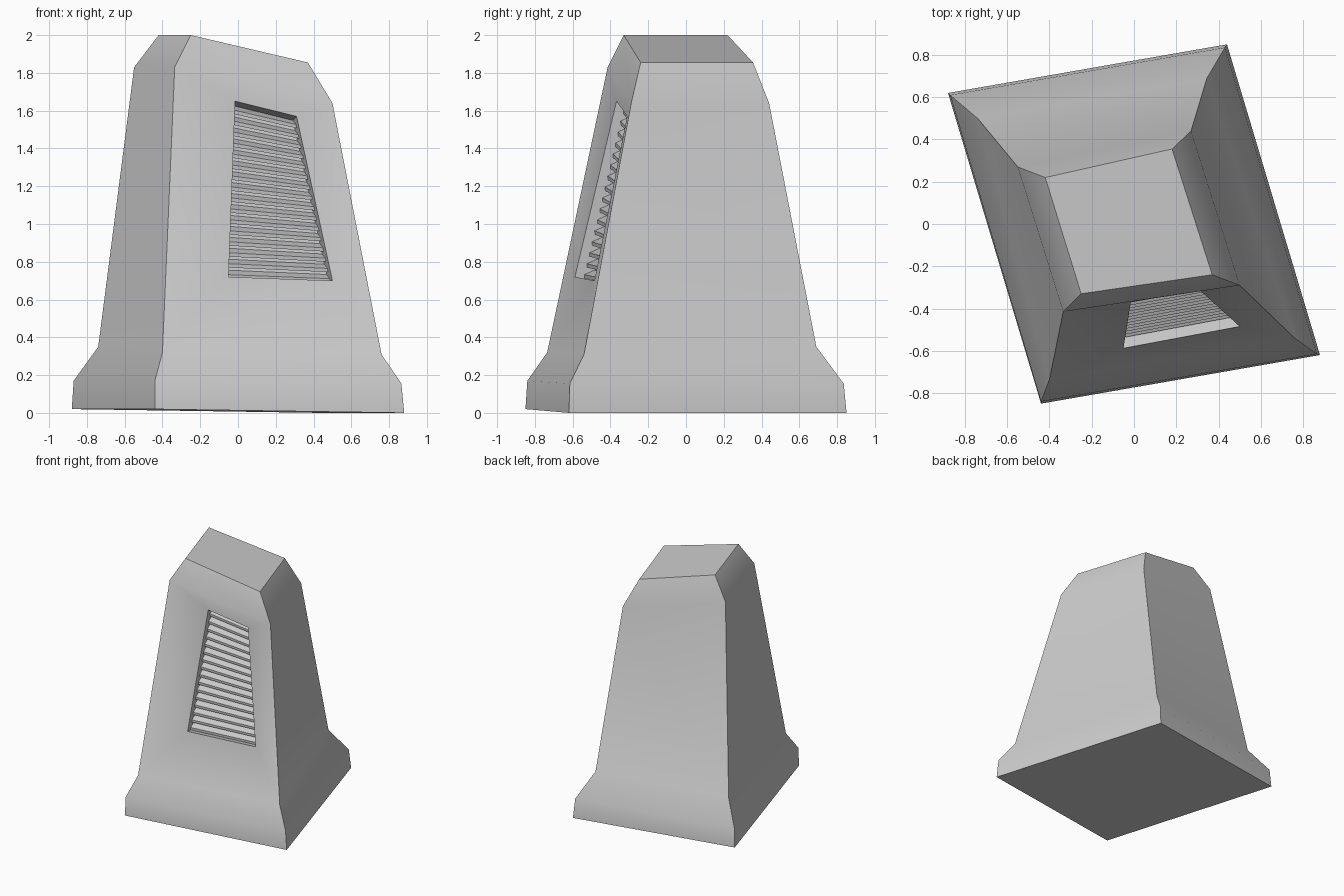
import bpy, bmesh
from mathutils import Vector

if "Cube" in bpy.data.objects:
    bpy.data.objects.remove(bpy.data.objects["Cube"])

# Corner rings from base to sloped top; order: back left, back right, front right, front left
LEVELS = [
    [(-.88, .62, .02), (.44, .85, 0), (.88, -.62, 0), (-.44, -.85, .02)],
    [(-.87, .61, .17), (.43, .835, .155), (.865, -.615, .155), (-.44, -.84, .17)],
    [(-.74, .50, .35), (.345, .69, .35), (.76, -.54, .31), (-.40, -.735, .32)],
    [(-.55, .27, 1.83), (.27, .44, 1.64), (.50, -.29, 1.64), (-.335, -.415, 1.83)],
    [(-.42, .22, 2.0), (.18, .355, 1.855), (.37, -.24, 1.855), (-.25, -.33, 2.0)],
]

# Louvre opening on the front face
BL, BR = Vector((-.05, -.588, .72)), Vector((.50, -.485, .70))
TL, TR = Vector((-.015, -.368, 1.65)), Vector((.31, -.312, 1.57))
INWARD = -(BR - BL).cross(TL - BL).normalized()
DEPTH = .10


def panel_point(u, v, d):
    return BL.lerp(BR, u).lerp(TL.lerp(TR, u), v) + INWARD * d


def finish(name, bm):
    bmesh.ops.recalc_face_normals(bm, faces=bm.faces)
    mesh = bpy.data.meshes.new(name)
    bm.to_mesh(mesh)
    bm.free()
    obj = bpy.data.objects.new(name, mesh)
    bpy.context.collection.objects.link(obj)
    return obj


# Tapered tower body with flared foot and recessed front opening
bm = bmesh.new()
rings = [[bm.verts.new(c) for c in level] for level in LEVELS]
bm.faces.new(rings[0])
bm.faces.new(rings[-1])
for i in range(len(rings) - 1):
    for j in range(4):
        k = (j + 1) % 4
        if (i, j) != (2, 2):
            bm.faces.new((rings[i][j], rings[i][k], rings[i + 1][k], rings[i + 1][j]))
outer = [rings[2][3], rings[2][2], rings[3][2], rings[3][3]]
uv = [(0, 0), (1, 0), (1, 1), (0, 1)]
rim = [bm.verts.new(panel_point(u, v, 0)) for u, v in uv]
back = [bm.verts.new(panel_point(u, v, DEPTH)) for u, v in uv]
for a, b in ((outer, rim), (rim, back)):
    for j in range(4):
        k = (j + 1) % 4
        bm.faces.new((a[j], a[k], b[k], b[j]))
bm.faces.new(back)
body = finish("tower_body", bm)
bpy.context.view_layer.objects.active = body
body.select_set(True)
bpy.ops.object.shade_smooth_by_angle(angle=0.7)

# Sloping louvre slats, leaning outward and down
COUNT = 16
bm = bmesh.new()
for n in range(COUNT):
    p = 1 / COUNT
    section = [(n + .05, .052), (n + .38, .046), (n + .98, .095), (n + .65, .099)]
    ends = [[bm.verts.new(panel_point(u, s * p, d)) for s, d in section] for u in (.003, .997)]
    bm.faces.new(ends[0])
    bm.faces.new(ends[1])
    for j in range(4):
        k = (j + 1) % 4
        bm.faces.new((ends[0][j], ends[0][k], ends[1][k], ends[1][j]))
finish("louvre_slats", bm)
